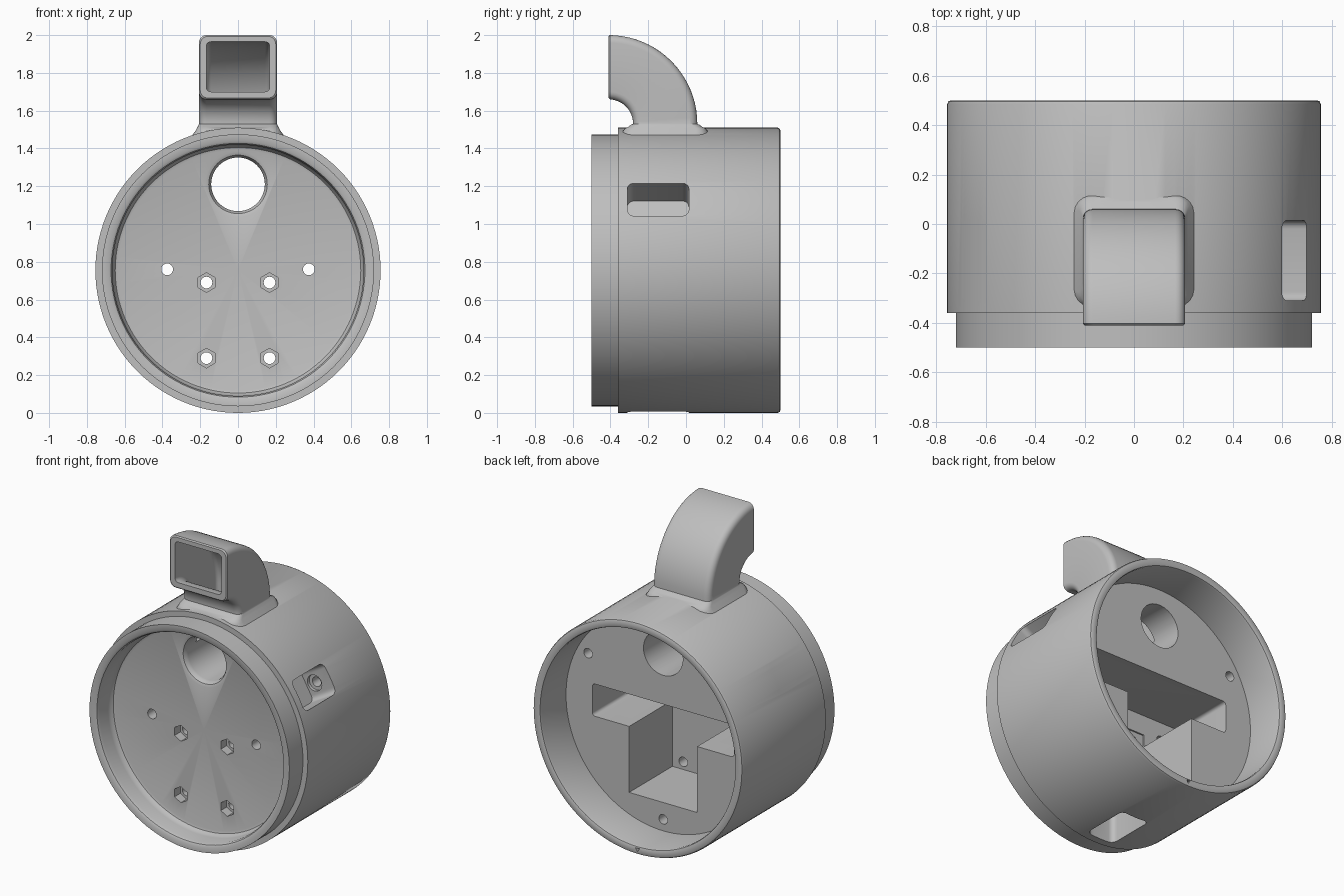
import bpy, bmesh, math
from mathutils import Matrix, Vector

if "Cube" in bpy.data.objects:
    bpy.data.objects.remove(bpy.data.objects["Cube"])

AXIS_Z = 0.755     # height of the housing axis
FRONT, BACK = -0.35, 0.235   # faces of the solid middle wall

grey = bpy.data.materials.new("plain_grey")
grey.use_nodes = True
grey.diffuse_color = (0.52, 0.52, 0.52, 1)
grey.node_tree.nodes["Principled BSDF"].inputs["Base Color"].default_value = (0.52, 0.52, 0.52, 1)


def make(name, bm):
    bmesh.ops.recalc_face_normals(bm, faces=bm.faces)
    mesh = bpy.data.meshes.new(name)
    bm.to_mesh(mesh)
    bm.free()
    mesh.materials.append(grey)
    ob = bpy.data.objects.new(name, mesh)
    bpy.context.collection.objects.link(ob)
    return ob


def lathe(name, profile, x=0, z=0, steps=32, turn=0):
    """Revolve (radius, y) points about a y-parallel axis through x, z."""
    bm = bmesh.new()
    vs = [bm.verts.new((r, y, 0)) for r, y in profile]
    es = [bm.edges.new(p) for p in zip(vs, vs[1:])]
    bmesh.ops.spin(bm, geom=vs + es, cent=(0, 0, 0), axis=(0, 1, 0),
                   angle=math.tau, steps=steps)
    bmesh.ops.remove_doubles(bm, verts=bm.verts, dist=1e-5)
    bm.transform(Matrix.Translation((x, 0, z)) @ Matrix.Rotation(turn, 4, 'Y'))
    return make(name, bm)


def rod(name, r, y0, y1, x, z, steps=24, turn=0):
    return lathe(name, [(0, y0), (r, y0), (r, y1), (0, y1)], x, z, steps, turn)


def box(name, lo, hi, round_axis=None, radius=0.03, matrix=None):
    bm = bmesh.new()
    bmesh.ops.create_cube(bm, size=1)
    lo, hi = Vector(lo), Vector(hi)
    for v in bm.verts:
        v.co = (lo + hi) / 2 + v.co * (hi - lo)
    if round_axis is not None:
        edges = [e for e in bm.edges
                 if abs(e.verts[0].co[round_axis] - e.verts[1].co[round_axis]) > 1e-4]
        bmesh.ops.bevel(bm, geom=edges, offset=radius, segments=5,
                        profile=0.5, affect='EDGES')
    if matrix:
        bm.transform(matrix)
    return make(name, bm)


def combine(target, tool, operation):
    mod = target.modifiers.new("combine", 'BOOLEAN')
    mod.object, mod.operation, mod.solver = tool, operation, 'EXACT'
    deps = bpy.context.evaluated_depsgraph_get()
    mesh = bpy.data.meshes.new_from_object(target.evaluated_get(deps))
    target.modifiers.clear()
    target.data = mesh
    bpy.data.objects.remove(tool)


def section(half, r0, r1, corner):
    """Rounded rectangle as (x, radial) points."""
    pts = []
    for i, (sx, sr) in enumerate(((1, 1), (-1, 1), (-1, 0), (1, 0))):
        cx = sx * (half - corner)
        cr = r1 - corner if sr else r0 + corner
        for k in range(6):
            a = math.pi / 2 * (i + k / 5)
            pts.append((cx + corner * math.cos(a), cr + corner * math.sin(a)))
    return pts


def elbow(name, half, r0, r1, corner, lead, drops):
    """Loft a quarter bend from the mouth down; drops = (height, x flare, y flare)."""
    cy, cz = -0.41, 1.53
    rings = [[(x * (half - s) / half, cy + dy, cz + r + (s if r < 0.3 else -s))
              for x, r in section(half, r0, r1, corner)] for dy, s in lead]
    for i in range(1, 21):
        t = math.pi / 2 * i / 20
        rings.append([(x, cy + r * math.sin(t), cz + r * math.cos(t))
                      for x, r in section(half, r0, r1, corner)])
    for z, fx, fy in drops:
        rings.append([(x, cy + r, z)
                      for x, r in section(half + fx, r0 - fy, r1 + fy, corner + min(fx, fy))])
    bm = bmesh.new()
    loops = [[bm.verts.new(p) for p in ring] for ring in rings]
    n = len(loops[0])
    for a, b in zip(loops, loops[1:]):
        for k in range(n):
            bm.faces.new((a[k], a[(k + 1) % n], b[(k + 1) % n], b[k]))
    bm.faces.new(loops[0])
    bm.faces.new(loops[-1])
    return make(name, bm)


# Round housing: stepped front collar, front recess, back recess
housing = lathe("housing", [
    (0, FRONT), (0.635, FRONT), (0.65, -0.355), (0.66, -0.37), (0.665, -0.39),
    (0.665, -0.475), (0.672, -0.492), (0.685, -0.5), (0.72, -0.5), (0.72, -0.36),
    (0.755, -0.36), (0.755, 0.485), (0.75, 0.496), (0.74, 0.5), (0.715, 0.5),
    (0.704, 0.496), (0.7, 0.485), (0.7, BACK), (0, BACK)], z=AXIS_Z, steps=112)

# Curved spout with a flared foot
spout = elbow("spout", 0.207, 0.13, 0.47, 0.04, [(0, 0.007), (0.007, 0)],
              [(1.525, 0.002, 0.012), (1.515, 0.006, 0.025), (1.505, 0.012, 0.045),
               (1.49, 0.02, 0.055), (1.475, 0.032, 0.06), (1.455, 0.045, 0.06),
               (1.43, 0.05, 0.06)])
combine(housing, spout, 'UNION')


def cut(tool):
    combine(housing, tool, 'DIFFERENCE')


# Duct running through the spout and into the large port
cut(elbow("duct", 0.168, 0.17, 0.435, 0.025, [(-0.06, 0), (0, 0)], [(1.25, 0, 0)]))
cut(lathe("port", [(0, -0.42), (0.175, -0.42), (0.175, FRONT - 0.001), (0.155, -0.343),
                   (0.145, -0.325), (0.142, -0.31), (0.142, 0.4), (0, 0.4)],
          z=1.21, steps=48))

# T-shaped pocket opening to the back
cut(box("wide_slot", (-0.51, -0.2, 0.67), (0.51, 0.4, 0.88), 1, 0.02))
cut(box("stem_slot", (-0.245, -0.21, 0.24), (0.245, 0.41, 0.75)))

# Hexagonal nut seats with bolt holes, and two plain holes
for side in (-1, 1):
    for z in (0.29, 0.69):
        cut(rod("nut_seat", 0.052, -0.45, -0.29, side * 0.167, z, 6, math.pi / 6))
        cut(rod("bolt_hole", 0.031, -0.4, -0.1, side * 0.167, z))
    cut(rod("plain_hole", 0.031, -0.45, -0.1, side * 0.375, 0.76))

# Three side pockets, each with a screw hole through to the back recess
for degrees in (30, 150, 270):
    a = math.radians(degrees)
    turn = Matrix.Translation((0, 0, AXIS_Z)) @ Matrix.Rotation(-a, 4, 'Y')
    cut(box("side_pocket", (0.56, -0.31, -0.1), (0.85, 0.015, 0.1), 0, 0.035, turn))
    x, z = 0.625 * math.cos(a), AXIS_Z + 0.625 * math.sin(a)
    cut(lathe("screw_hole", [(0, -0.02), (0.052, -0.02), (0.052, 0.035),
                             (0.031, 0.036), (0.031, 0.3), (0, 0.3)], x, z, 24))

# Small locating notch in the back rim
cut(rod("rim_notch", 0.016, 0.47, 0.55, 0, 0.035, 3, math.pi / 2))

bpy.ops.object.select_all(action='DESELECT')
housing.select_set(True)
bpy.context.view_layer.objects.active = housing
bpy.ops.object.shade_smooth_by_angle(angle=math.radians(32))
